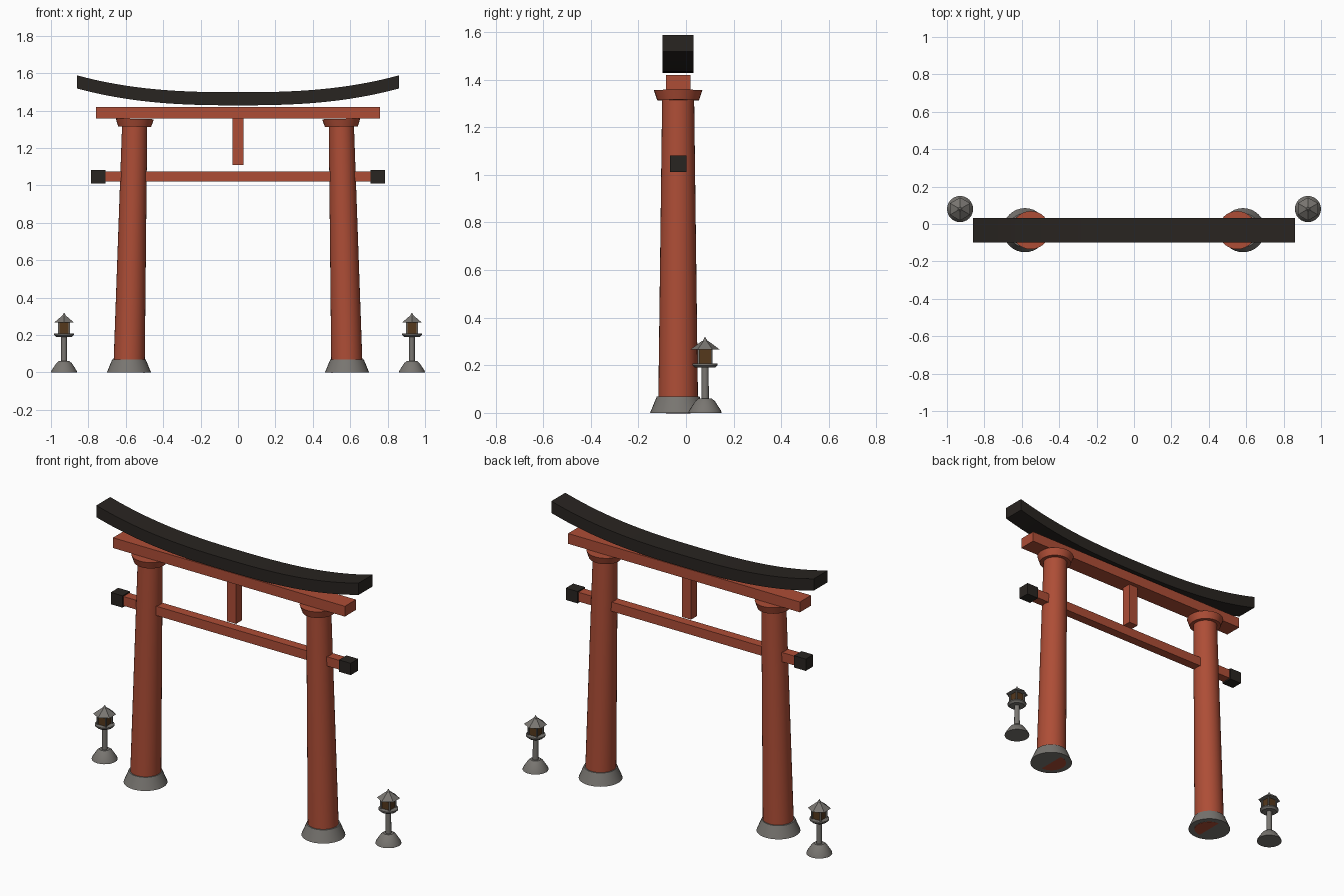
import bpy, bmesh, math

if "Cube" in bpy.data.objects:
    bpy.data.objects.remove(bpy.data.objects["Cube"])

Y = -0.033  # depth line of the gate


def material(name, rgb):
    m = bpy.data.materials.new(name)
    m.diffuse_color = (*rgb, 1)
    m.use_nodes = True
    m.node_tree.nodes["Principled BSDF"].inputs["Base Color"].default_value = m.diffuse_color
    return m


RED = material("vermilion", (0.42, 0.075, 0.037))
BLACK = material("black_lacquer", (0.022, 0.018, 0.015))
STONE = material("stone", (0.19, 0.18, 0.165))
GLOW = material("lamp_amber", (0.09, 0.04, 0.012))


def finish(name, bm, mat, loc=(0, 0, 0), tilt=0, smooth=False):
    bmesh.ops.recalc_face_normals(bm, faces=bm.faces)
    me = bpy.data.meshes.new(name)
    bm.to_mesh(me)
    bm.free()
    me.materials.append(mat)
    ob = bpy.data.objects.new(name, me)
    bpy.context.collection.objects.link(ob)
    ob.location = loc
    ob.rotation_euler.y = tilt
    if smooth:
        bpy.ops.object.select_all(action='DESELECT')
        ob.select_set(True)
        bpy.context.view_layer.objects.active = ob
        bpy.ops.object.shade_smooth_by_angle(angle=math.radians(30))
    return ob


def loft(bm, rings):
    rows = [[bm.verts.new(p) for p in r] for r in rings]
    n = len(rows[0])
    for a, b in zip(rows, rows[1:]):
        for i in range(n):
            j = (i + 1) % n
            bm.faces.new((a[i], a[j], b[j], b[i]))
    bm.faces.new(rows[0][::-1])
    bm.faces.new(rows[-1])


def lathe(name, profile, mat, loc, sides=32, tilt=0, smooth=True):
    bm = bmesh.new()
    ang = [math.pi / 2 + 2 * math.pi * i / sides for i in range(sides)]
    loft(bm, [[(r * math.cos(a), r * math.sin(a), z) for a in ang] for r, z in profile])
    return finish(name, bm, mat, loc, tilt, smooth)


def box(name, size, loc, mat):
    bm = bmesh.new()
    bmesh.ops.create_cube(bm, size=1)
    bmesh.ops.scale(bm, vec=size, verts=bm.verts)
    return finish(name, bm, mat, loc)


# Upswept top lintel
bm = bmesh.new()
rings = []
for i in range(33):
    x = -0.86 + 1.72 * i / 32
    z = 1.428 + 0.09 * abs(x / 0.86) ** 2.6
    rings.append([(x, Y + dy, z + dz) for dy, dz in
                  ((-0.065, 0), (0.065, 0), (0.065, 0.07), (-0.065, 0.07))])
loft(bm, rings)
finish("top_lintel", bm, BLACK, smooth=True)

# Straight beams and centre strut
box("upper_beam", (1.52, 0.104, 0.061), (0, Y, 1.388), RED)
box("tie_beam", (1.45, 0.055, 0.055), (0, Y, 1.047), RED)
box("centre_strut", (0.06, 0.056, 0.26), (0, Y, 1.24), RED)

for s, side in ((-1, "left"), (1, "right")):
    box(side + "_tie_beam_end", (0.077, 0.07, 0.07), (s * 0.748, Y, 1.046), BLACK)

    # Leaning pillar with collar and stone foot
    foot = (s * 0.583, Y, 0)
    lean = -s * 0.023
    lathe(side + "_pillar", [(0.084, 0), (0.067, 1.34)], RED, foot, tilt=lean)
    lathe(side + "_pillar_collar", [(0.088, 1.314), (0.102, 1.356)], RED, foot, tilt=lean)
    lathe(side + "_pillar_foot", [(0.118, 0), (0.09, 0.068)], STONE, foot)

    # Stone lantern
    c = (s * 0.93, 0.08, 0)
    lathe(side + "_lantern_base",
          [(0.07, 0), (0.067, 0.01), (0.041, 0.05), (0.028, 0.06)], STONE, c, 24)
    lathe(side + "_lantern_post", [(0.016, 0.05), (0.015, 0.195)], STONE, c, 16)
    lathe(side + "_lantern_platform", [(0.042, 0.19), (0.053, 0.2), (0.053, 0.207)], STONE, c, 24)
    box(side + "_lantern_lamp", (0.05, 0.05, 0.062), (c[0], c[1], 0.238), GLOW)
    for px in (-1, 1):
        for py in (-1, 1):
            box(side + "_lantern_corner", (0.008, 0.008, 0.065),
                (c[0] + px * 0.028, c[1] + py * 0.028, 0.238), STONE)
    lathe(side + "_lantern_roof", [(0.062, 0.266), (0.012, 0.303)], STONE, c, 6, smooth=False)
    lathe(side + "_lantern_finial", [(0.011, 0.3), (0.001, 0.319)], STONE, c, 12)
